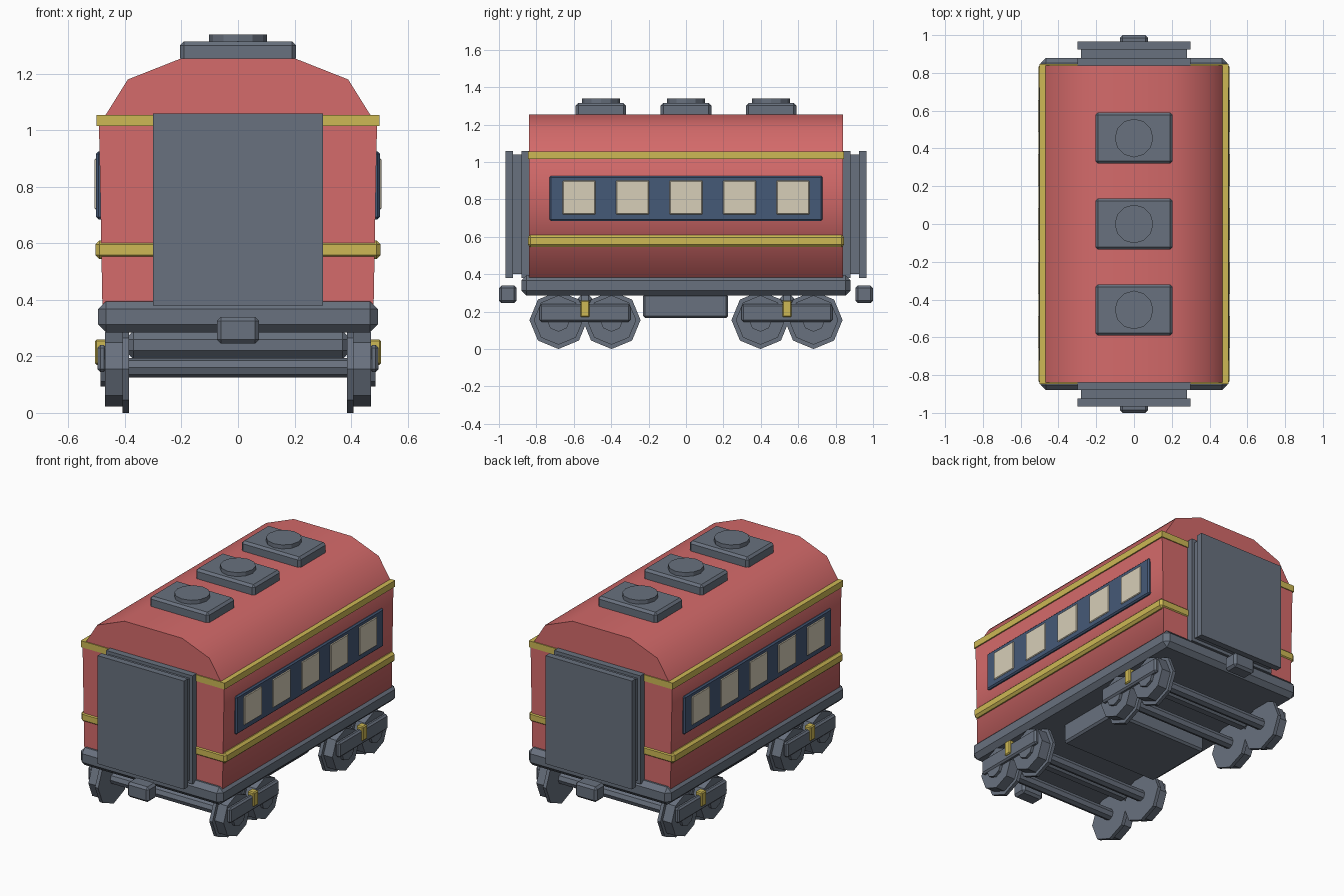
import bpy
import math

cube = bpy.data.objects.get("Cube")
if cube:
    bpy.data.objects.remove(cube, do_unlink=True)


def material(name, rgb):
    m = bpy.data.materials.new(name)
    m.use_nodes = True
    m.diffuse_color = (*rgb, 1)
    m.node_tree.nodes["Principled BSDF"].inputs["Base Color"].default_value = (*rgb, 1)
    return m


RED = material("coach red", (0.66, 0.145, 0.145))
GREY = material("slate grey", (0.139, 0.165, 0.209))
GOLD = material("trim gold", (0.61, 0.48, 0.09))
NAVY = material("window band navy", (0.06, 0.10, 0.185))
CREAM = material("window cream", (0.68, 0.62, 0.48))


def box(name, x, y, z, mat, bevel=0.0):
    """Box from (min, max) pairs, optionally with chamfered edges."""
    bpy.ops.mesh.primitive_cube_add(size=1)
    ob = bpy.context.object
    ob.name = name
    for v in ob.data.vertices:
        v.co = [(lo + hi) / 2 + c * (hi - lo) for c, (lo, hi) in zip(v.co, (x, y, z))]
    ob.data.materials.append(mat)
    if bevel:
        mod = ob.modifiers.new("Chamfer", "BEVEL")
        mod.width = bevel
        mod.segments = 1
    return ob


def cylinder(name, centre, radius, depth, sides, mat, along_x=False):
    rot = (0, math.pi / 2, 0) if along_x else (0, 0, 0)
    bpy.ops.mesh.primitive_cylinder_add(vertices=sides, radius=radius, depth=depth,
                                        location=centre, rotation=rot)
    ob = bpy.context.object
    ob.name = name
    ob.data.materials.append(mat)
    return ob


def span(a, b, side=1):
    return (a, b) if side > 0 else (-b, -a)


# Carriage body with arched roof: half profile mirrored and extruded along y
half = [(0.48, 0.38), (0.492, 1.02), (0.465, 1.06), (0.39, 1.18), (0.2, 1.255)]
profile = half + [(-x, z) for x, z in reversed(half)]
n = len(profile)
verts = [(x, y, z) for y in (-0.84, 0.84) for x, z in profile]
faces = [(i, i + n, (i + 1) % n + n, (i + 1) % n) for i in range(n)]
faces = [tuple(reversed(f)) for f in faces]
faces += [tuple(range(n)), tuple(reversed(range(n, 2 * n)))]
mesh = bpy.data.meshes.new("carriage_body")
mesh.from_pydata(verts, [], faces)
mesh.materials.append(RED)
body = bpy.data.objects.new("carriage_body", mesh)
bpy.context.collection.objects.link(body)
# Smooth around the shell, crisp at both ends
mesh.shade_smooth()
for e in mesh.edges:
    a, b = (mesh.vertices[i].co.y for i in e.vertices)
    e.use_edge_sharp = abs(a - b) < 0.01

# Gold belts around the body
box("upper_trim", (-0.5, 0.5), (-0.846, 0.846), (1.015, 1.055), GOLD)
box("lower_trim", (-0.505, 0.505), (-0.846, 0.846), (0.545, 0.61), GOLD, 0.014)

# Chassis and equipment box
box("chassis", (-0.495, 0.495), (-0.88, 0.88), (0.285, 0.395), GREY, 0.028)
box("under_box", (-0.34, 0.34), (-0.23, 0.225), (0.165, 0.295), GREY, 0.012)

# Window bands and panes
for s, word in ((1, "left"), (-1, "right")):
    box(word + "_window_band", span(0.47, 0.502, s), (-0.73, 0.73), (0.685, 0.925), NAVY, 0.008)
    for i in range(5):
        y = (i - 2) * 0.286
        box(f"{word}_window_{i + 1}", span(0.498, 0.507, s), (y - 0.088, y + 0.088),
            (0.72, 0.9), CREAM, 0.004)

# Gangway doors and couplers at both ends
for s, word in ((1, "back"), (-1, "front")):
    box(word + "_gangway_frame", (-0.3, 0.3), span(0.83, 0.88, s), (0.38, 1.06), GREY)
    box(word + "_gangway_bellows", (-0.28, 0.28), span(0.88, 0.925, s), (0.4, 1.04), GREY)
    box(word + "_gangway_door", (-0.3, 0.3), span(0.925, 0.965, s), (0.38, 1.06), GREY)
    box(word + "_coupler", (-0.075, 0.075), span(0.905, 1.0, s), (0.245, 0.34), GREY, 0.014)

# Roof vents
for i in range(3):
    y = (i - 1) * 0.455
    box(f"vent_base_{i + 1}", (-0.205, 0.205), (y - 0.135, y + 0.135), (1.24, 1.315), GREY, 0.014)
    cylinder(f"vent_cap_{i + 1}", (0, y, 1.325), 0.102, 0.03, 12, GREY)

# Bogies
for end, word in ((1, "back"), (-1, "front")):
    mid = end * 0.54
    box(word + "_bogie_beam", (-0.4, 0.4), (mid - 0.05, mid + 0.05), (0.19, 0.29), GREY, 0.03)
    for k in (-1, 1):
        y = mid + k * 0.142
        cylinder(word + "_axle", (0, y, 0.16), 0.035, 0.8, 8, GREY, True)
        for s in (-1, 1):
            cylinder(word + "_wheel_flange", (s * 0.397, y, 0.155), 0.155, 0.022, 8, GREY, True)
            cylinder(word + "_wheel_tread", (s * 0.435, y, 0.155), 0.132, 0.07, 8, GREY, True)
            cylinder(word + "_wheel_hub", (s * 0.477, y, 0.155), 0.062, 0.02, 8, GREY, True)
    for s in (-1, 1):
        box(word + "_bogie_side", span(0.465, 0.497, s), (mid - 0.242, mid + 0.242),
            (0.145, 0.24), GREY, 0.01)
        box(word + "_bogie_clip", span(0.46, 0.506, s), (mid - 0.024, mid + 0.024),
            (0.17, 0.26), GOLD, 0.006)
